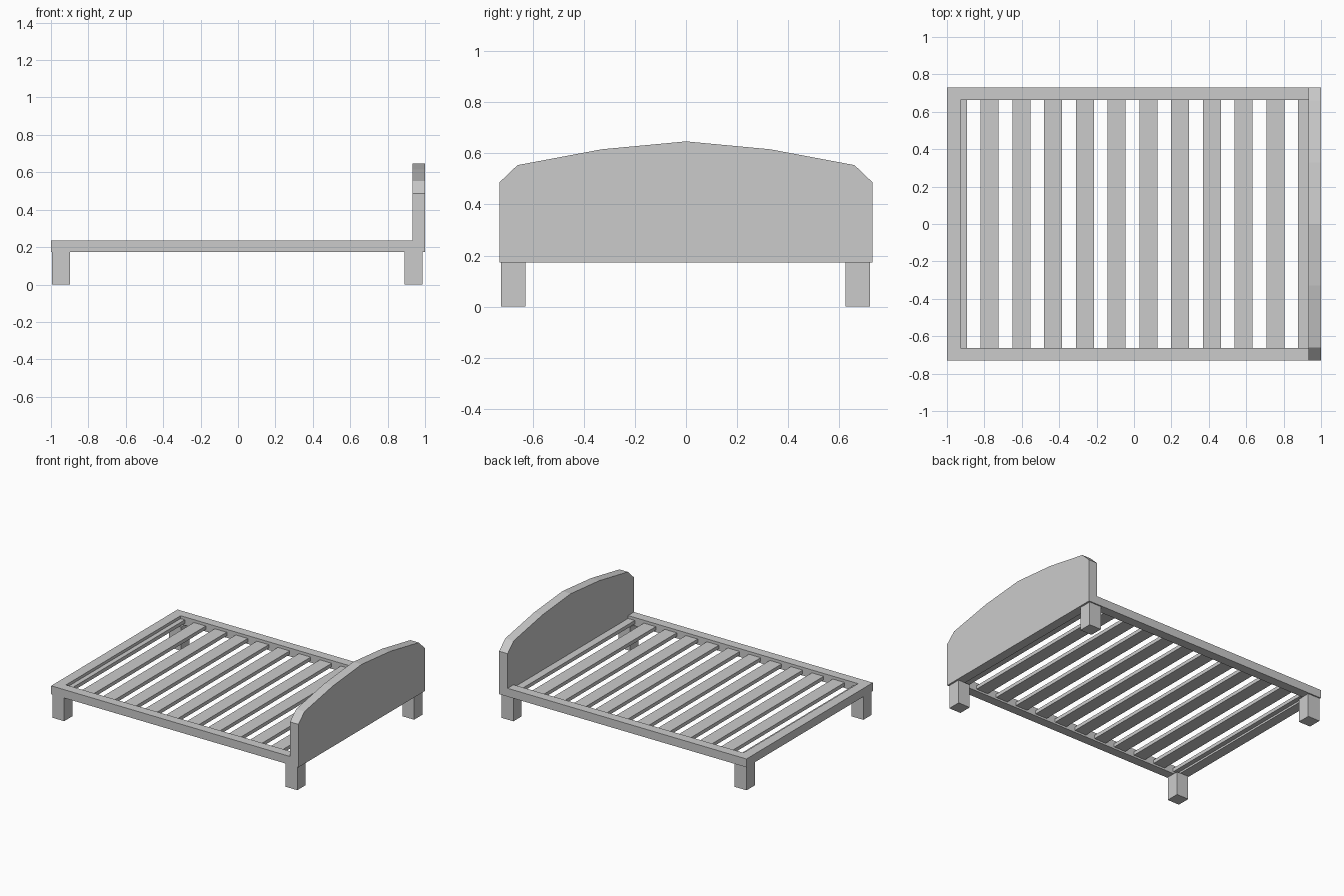
import bpy, bmesh
from mathutils import Vector

if "Cube" in bpy.data.objects:
    bpy.data.objects.remove(bpy.data.objects["Cube"])


def prism(name, points, offset):
    """Extrude a closed planar outline along an offset vector."""
    bm = bmesh.new()
    face = bm.faces.new([bm.verts.new(p) for p in points])
    ext = bmesh.ops.extrude_face_region(bm, geom=[face], use_keep_orig=True)
    verts = [g for g in ext["geom"] if isinstance(g, bmesh.types.BMVert)]
    bmesh.ops.translate(bm, verts=verts, vec=Vector(offset))
    bmesh.ops.recalc_face_normals(bm, faces=bm.faces)
    mesh = bpy.data.meshes.new(name)
    bm.to_mesh(mesh)
    bm.free()
    obj = bpy.data.objects.new(name, mesh)
    bpy.context.collection.objects.link(obj)
    return obj


def box(name, x0, x1, y0, y1, z0, z1):
    base = [(x0, y0, z0), (x1, y0, z0), (x1, y1, z0), (x0, y1, z0)]
    return prism(name, base, (0, 0, z1 - z0))


Z0, Z1 = 0.173, 0.234        # frame bottom and top
W, IN = 0.73, 0.662          # outer and inner half width
HEAD = 0.932                 # inner face of the headboard

# U-shaped frame: two side rails and the foot rail
outline = [(HEAD, -W), (HEAD, -IN), (-0.928, -IN), (-0.928, IN),
           (HEAD, IN), (HEAD, W), (-1, W), (-1, -W)]
prism("bed_frame", [(x, y, Z0) for x, y in outline], (0, 0, Z1 - Z0))

# Faceted arched headboard
half = [(W, Z0), (W, 0.487), (0.66, 0.554), (0.33, 0.616)]
arch = half + [(0, 0.647)] + [(-y, z) for y, z in reversed(half)]
prism("headboard", [(HEAD, y, z) for y, z in arch], (1 - HEAD, 0, 0))

# Slats, the end ones tucked into the foot rail and headboard
for i in range(12):
    c = -0.942 + 0.1698 * i
    box(f"slat_{i + 1}", c - 0.048, c + 0.048, -IN, IN, 0.187, 0.213)

# Legs
for end, x in (("foot", -0.947), ("head", 0.939)):
    for side, y in (("front", -0.676), ("back", 0.673)):
        box(f"{end}_{side}_leg", x - 0.048, x + 0.048,
            y - 0.048, y + 0.048, 0, Z0)
